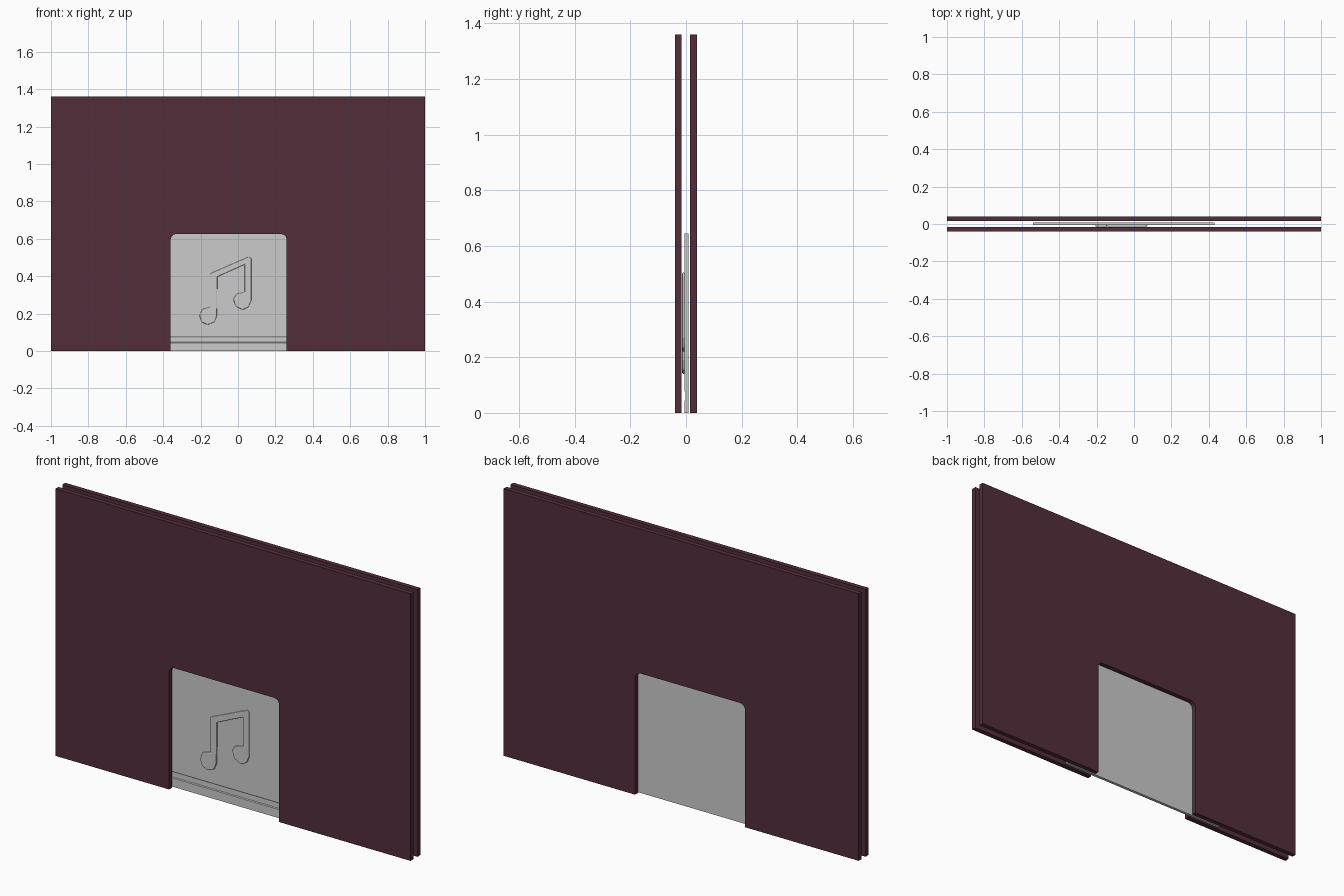
import bpy, bmesh, math
from mathutils import Vector

cube = bpy.data.objects.get("Cube")
if cube:
    bpy.data.objects.remove(cube, do_unlink=True)


def make_material(name, rgb):
    mat = bpy.data.materials.new(name)
    mat.use_nodes = True
    color = (*rgb, 1)
    mat.diffuse_color = color
    mat.node_tree.nodes["Principled BSDF"].inputs["Base Color"].default_value = color
    return mat


def extrude_profile(name, points, direction, mat):
    """Solid made by sweeping a closed outline along a direction."""
    bm = bmesh.new()
    face = bm.faces.new([bm.verts.new(p) for p in points])
    swept = bmesh.ops.extrude_face_region(bm, geom=[face])["geom"]
    verts = [g for g in swept if isinstance(g, bmesh.types.BMVert)]
    bmesh.ops.translate(bm, verts=verts, vec=Vector(direction))
    bmesh.ops.recalc_face_normals(bm, faces=bm.faces)
    mesh = bpy.data.meshes.new(name)
    bm.to_mesh(mesh)
    bm.free()
    mesh.materials.append(mat)
    obj = bpy.data.objects.new(name, mesh)
    bpy.context.collection.objects.link(obj)
    return obj


def corner(cx, cz, r, start, steps=6):
    """Quarter arc turning clockwise from the start angle."""
    angles = [math.radians(start - 90 * i / steps) for i in range(steps + 1)]
    return [(cx + r * math.cos(a), cz + r * math.sin(a)) for a in angles]


plum = make_material("plum wall", (0.085, 0.027, 0.044))
grey = make_material("pale grey door", (0.6, 0.6, 0.6))

# Two wall panels, each with a round-cornered doorway
left, right, top, r = -0.36, 0.26, 0.625, 0.03
outline = [(-1, 0), (left, 0)]
outline += corner(left + r, top - r, r, 180) + corner(right - r, top - r, r, 90)
outline += [(right, 0), (1, 0), (1, 1.36), (-1, 1.36)]
for name, y in (("front_wall", -0.04), ("back_wall", 0.015)):
    extrude_profile(name, [(x, y, z) for x, z in outline], (0, 0.024, 0), plum)

# Sliding door between the walls, with a shallow groove near the floor
section = [(0.009, 0), (0.009, 0.645), (-0.006, 0.645), (-0.006, 0.08),
           (-0.001, 0.072), (-0.001, 0.047), (-0.006, 0.044), (-0.006, 0)]
extrude_profile("sliding_door", [(-0.54, y, z) for y, z in section], (0.97, 0, 0), grey)

# Raised music note on the door
note = [(-0.147, 0.415), (0.06, 0.505), (0.071, 0.495), (0.071, 0.27), (0.056, 0.235),
        (0.024, 0.22), (-0.013, 0.24), (-0.025, 0.278), (-0.008, 0.305),
        (0.035, 0.315), (0.035, 0.462), (-0.11, 0.397), (-0.113, 0.19),
        (-0.125, 0.155), (-0.163, 0.14), (-0.195, 0.155), (-0.206, 0.19),
        (-0.19, 0.225), (-0.147, 0.235)]
raised = extrude_profile("raised_note", [(x, -0.014, z) for x, z in note], (0, 0.01, 0), grey)
bevel = raised.modifiers.new("soft edge", "BEVEL")
bevel.width = 0.004
bevel.segments = 2
